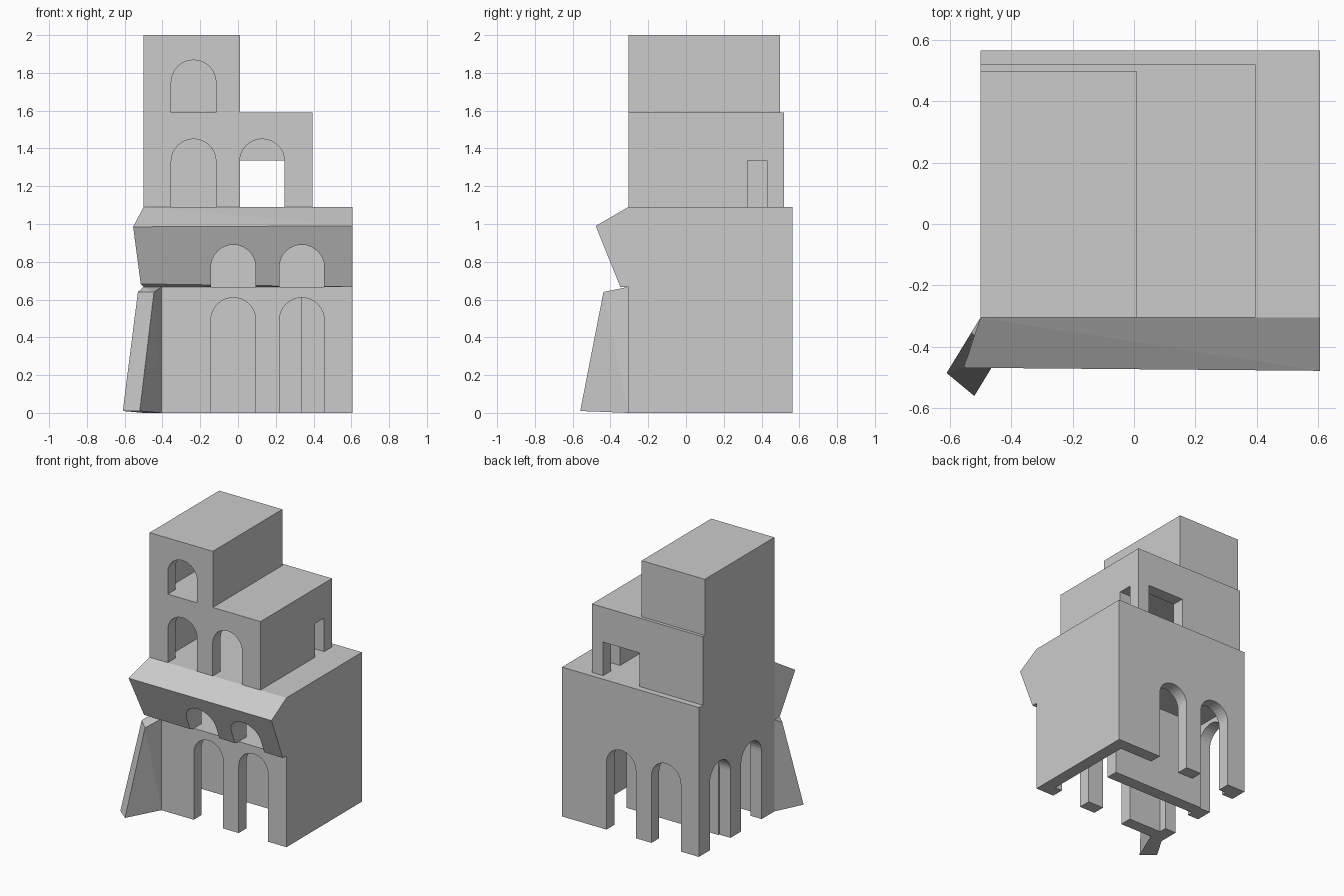
import bpy, bmesh, math
from mathutils import Vector

if "Cube" in bpy.data.objects:
    bpy.data.objects.remove(bpy.data.objects["Cube"])

stone = bpy.data.materials.new("stone_grey")
stone.diffuse_color = (0.6, 0.6, 0.6, 1)
stone.use_nodes = True
stone.node_tree.nodes["Principled BSDF"].inputs["Base Color"].default_value = stone.diffuse_color
T = 0.09      # wall thickness
FRONT = -0.305
LEFT = -0.5


def hull(name, pts, cutter=False):
    """Convex solid from its corner points."""
    bm = bmesh.new()
    for p in pts:
        bm.verts.new(p)
    bmesh.ops.convex_hull(bm, input=bm.verts)
    bmesh.ops.dissolve_limit(bm, angle_limit=0.002, verts=bm.verts, edges=bm.edges)
    bmesh.ops.recalc_face_normals(bm, faces=bm.faces)
    me = bpy.data.meshes.new(name)
    bm.to_mesh(me)
    bm.free()
    me.materials.append(stone)
    ob = bpy.data.objects.new(name, me)
    bpy.context.collection.objects.link(ob)
    ob.hide_render = cutter
    return ob


def box(name, x0, x1, y0, y1, z0, z1, cutter=False):
    return hull(name, [(x, y, z) for x in (x0, x1) for y in (y0, y1) for z in (z0, z1)], cutter)


def arch(c, z0, top, a, b, axis="y", w=0.237):
    """Round-headed cutter centred at c, running from a to b along the axis."""
    r = w / 2
    prof = [(c - r, z0), (c + r, z0)]
    for i in range(17):
        t = math.pi * i / 16
        prof.append((c + r * math.cos(t), top - r + r * math.sin(t)))
    pts = []
    for d in (a, b):
        for u, z in prof:
            pts.append((u, d, z) if axis == "y" else (d, u, z))
    return hull("arch_cutter", pts, True)


def cut(ob, cutters):
    """Subtract the cutters, then bake the result and drop them."""
    for c in cutters:
        m = ob.modifiers.new("cut", "BOOLEAN")
        m.operation = "DIFFERENCE"
        m.solver = "EXACT"
        m.object = c
    bpy.context.view_layer.update()
    dg = bpy.context.evaluated_depsgraph_get()
    me = bpy.data.meshes.new_from_object(ob.evaluated_get(dg))
    ob.modifiers.clear()
    ob.data = me
    me.materials.clear()
    me.materials.append(stone)
    for c in cutters:
        bpy.data.objects.remove(c)


LOW = (-0.025, 0.338)     # arch centres, lower front
HIGH = (-0.235, 0.128)    # arch centres, upper front and back

# Lower two storeys: open-bottomed ground floor, room above
body = box("lower_storeys", LEFT, 0.605, FRONT, 0.565, 0, 1.09)
cuts = [box("room_cutter", LEFT + T, 0.605 - T, FRONT + T, 0.565 - T, -0.1, 0.64, True),
        box("room_cutter", LEFT + T, 0.605 - T, FRONT + T, 0.565 - T, 0.667, 1.05, True)]
for x in LOW:
    cuts.append(arch(x, -0.1, 0.61, -0.4, -0.15))
    cuts.append(arch(x, 0.667, 0.89, -0.4, -0.15))
for x in HIGH:
    cuts.append(arch(x, -0.1, 0.61, 0.4, 0.65))
for y in (0.32, -0.04):
    cuts.append(arch(y, -0.1, 0.61, -0.6, -0.35, "x"))
cut(body, cuts)

# Inner ground floor partition
box("inner_partition", LEFT + T, 0.335, 0.12, 0.21, 0, 0.64)

# Sloping overhang with arched windows
over = hull("overhang", [
    (LEFT, FRONT, 1.09), (-0.555, -0.468, 0.985), (-0.515, -0.348, 0.683), (LEFT, FRONT, 0.667),
    (0.605, FRONT, 1.09), (0.605, -0.478, 0.99), (0.605, -0.348, 0.667), (0.605, FRONT, 0.667)])
cut(over, [arch(x, 0.6, 0.89, -0.7, -0.2) for x in LOW])

# Diagonal corner buttress
hull("corner_buttress", [
    (-0.61, -0.485, 0.01), (-0.52, -0.56, 0.01), (-0.53, -0.354, 0.64), (-0.445, -0.437, 0.64),
    (LEFT, FRONT, 0), (-0.405, FRONT, 0), (LEFT, FRONT, 0.667), (-0.405, FRONT, 0.667)])

# Middle storey: front arches, doorways at the back right corner
mid = box("middle_storey", LEFT, 0.395, FRONT, 0.52, 1.09, 1.59)
cut(mid, [box("room_cutter", LEFT + T, 0.305, FRONT + T, 0.43, 1.0, 1.55, True),
          box("door_cutter", 0.01, 0.305, 0.4, 0.6, 1.0, 1.335, True),
          box("door_cutter", 0.28, 0.5, 0.325, 0.43, 1.0, 1.335, True)]
    + [arch(x, 1.0, 1.45, -0.4, -0.15) for x in HIGH])

# Top storey with one arched window
top = box("top_storey", LEFT, 0.01, FRONT, 0.497, 1.59, 2.0)
cut(top, [box("room_cutter", LEFT + T, 0.01 - T, FRONT + T, 0.497 - T, 1.5, 1.96, True),
          arch(HIGH[0], 1.5, 1.868, -0.4, -0.15)])
